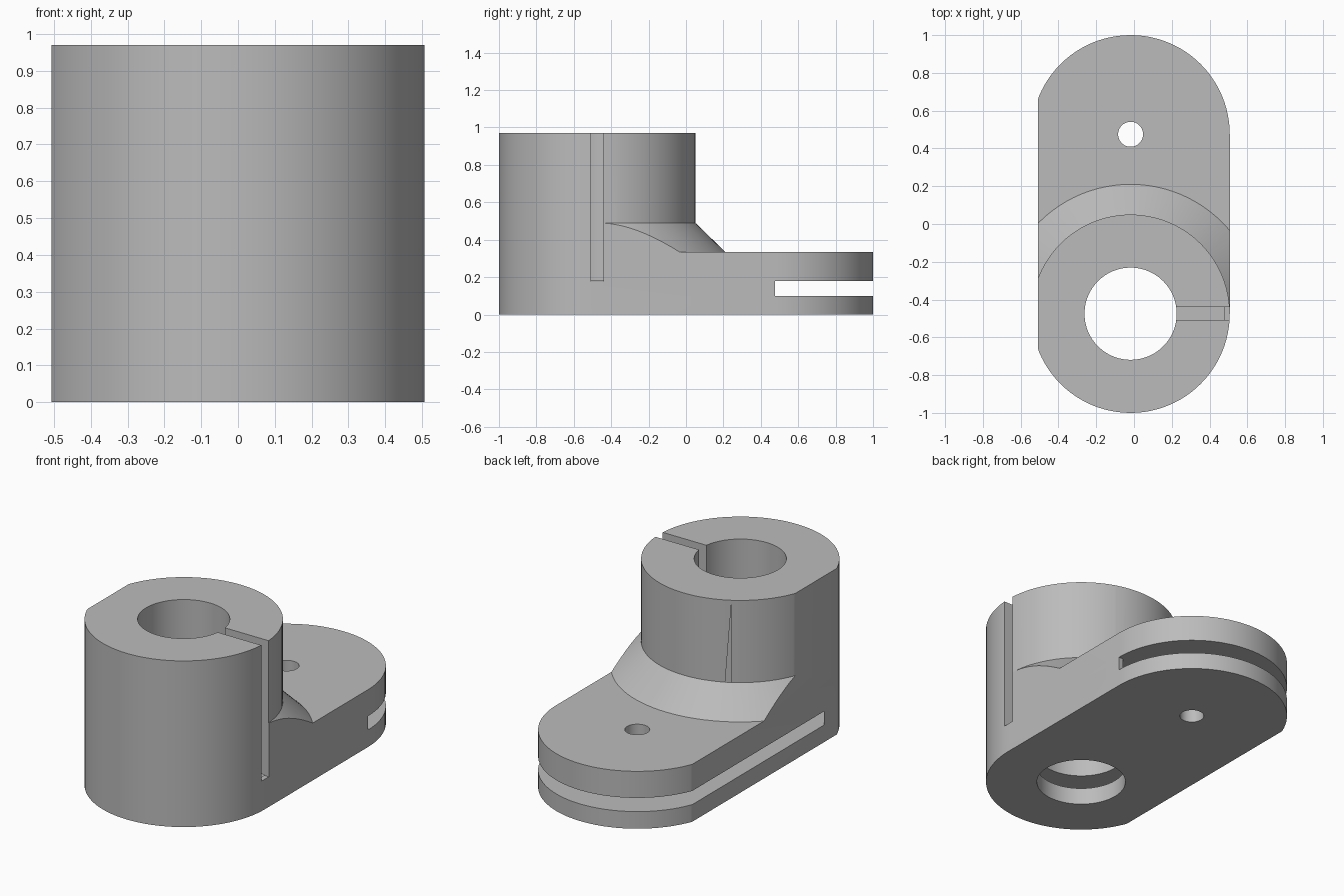
import bpy, bmesh
from math import sin, cos, pi, radians

CX, HUB_Y, TAB_Y = -0.018, -0.475, 0.475   # axes of the hub and the tab
R, HALF_W = 0.525, 0.507                   # outer radius, half width
PLATE_Z, FLARE_Z, TOP_Z = 0.335, 0.49, 0.97
SEGS = 48                                  # segments per half circle

if "Cube" in bpy.data.objects:
    bpy.data.objects.remove(bpy.data.objects["Cube"])

grey = bpy.data.materials.new("machined grey")
grey.use_nodes = True
colour = (0.5, 0.5, 0.5, 1)
grey.diffuse_color = colour
grey.node_tree.nodes["Principled BSDF"].inputs["Base Color"].default_value = colour


def arc(cy, r, start, end):
    n = round(SEGS * (end - start) / pi)
    angles = [start + (end - start) * i / n for i in range(n + 1)]
    return [(CX + r * cos(a), cy + r * sin(a)) for a in angles]


def finish(name, bm):
    bmesh.ops.recalc_face_normals(bm, faces=bm.faces)
    mesh = bpy.data.meshes.new(name)
    bm.to_mesh(mesh)
    bm.free()
    mesh.materials.append(grey)
    obj = bpy.data.objects.new(name, mesh)
    bpy.context.collection.objects.link(obj)
    return obj


def loft(name, lower, upper, z0, z1):
    """Solid between two matching outlines."""
    bm = bmesh.new()
    a = [bm.verts.new((x, y, z0)) for x, y in lower]
    b = [bm.verts.new((x, y, z1)) for x, y in upper]
    bm.faces.new(a)
    bm.faces.new(b)
    for i in range(len(a)):
        j = (i + 1) % len(a)
        bm.faces.new((a[i], a[j], b[j], b[i]))
    return finish(name, bm)


def prism(name, outline, z0, z1):
    return loft(name, outline, outline, z0, z1)


def circle(cy, r):
    return arc(cy, r, 0, 2 * pi)[:-1]


def box(name, x0, x1, y0, y1, z0, z1):
    return prism(name, [(x0, y0), (x1, y0), (x1, y1), (x0, y1)], z0, z1)


def combine(target, tool, operation):
    mod = target.modifiers.new(operation, "BOOLEAN")
    mod.operation, mod.solver, mod.object = operation, "EXACT", tool
    bpy.context.view_layer.objects.active = target
    bpy.ops.object.modifier_apply(modifier=mod.name)
    bpy.data.objects.remove(tool)


# Rounded base plate
outline = arc(HUB_Y, R, pi, 2 * pi) + arc(TAB_Y, R, 0, pi)
body = prism("clamp_bracket", outline, 0, PLATE_Z)

# Conical flare between plate and hub, kept behind the hub axis
slope = (0.685 - R) / (FLARE_Z - PLATE_Z)
low, high = PLATE_Z - 0.1, FLARE_Z + 0.06
flare = loft("flare", circle(HUB_Y, 0.685 + 0.1 * slope),
             circle(HUB_Y, R - 0.06 * slope), low, high)
combine(flare, box("flare_limit", -1, HALF_W, HUB_Y, 1, 0, 1), "INTERSECT")
combine(body, flare, "UNION")

# Tall clamp hub
combine(body, prism("hub", circle(HUB_Y, R), 0, TOP_Z), "UNION")

# Flat along one side
combine(body, box("side_flat", -2, -HALF_W, -2, 2, -1, 2), "DIFFERENCE")

# Internal pocket, opening around the tab end
pocket = arc(HUB_Y, 0.495, pi, 2 * pi)
pocket += [(pocket[-1][0], TAB_Y), (1, TAB_Y), (1, 1.2), (-1, 1.2), (-1, TAB_Y),
           (pocket[0][0], TAB_Y)]
combine(body, prism("pocket", pocket, 0.1, 0.18), "DIFFERENCE")

# Bore, small tab hole and clamp slit
combine(body, prism("bore", circle(HUB_Y, 0.244), -1, 2), "DIFFERENCE")
combine(body, prism("tab_hole", circle(TAB_Y, 0.066), -1, 2), "DIFFERENCE")
combine(body, box("slit", CX, 1, -0.508, -0.44, 0.176, 2), "DIFFERENCE")

body.select_set(True)
bpy.context.view_layer.objects.active = body
bpy.ops.object.shade_smooth_by_angle(angle=radians(25))
